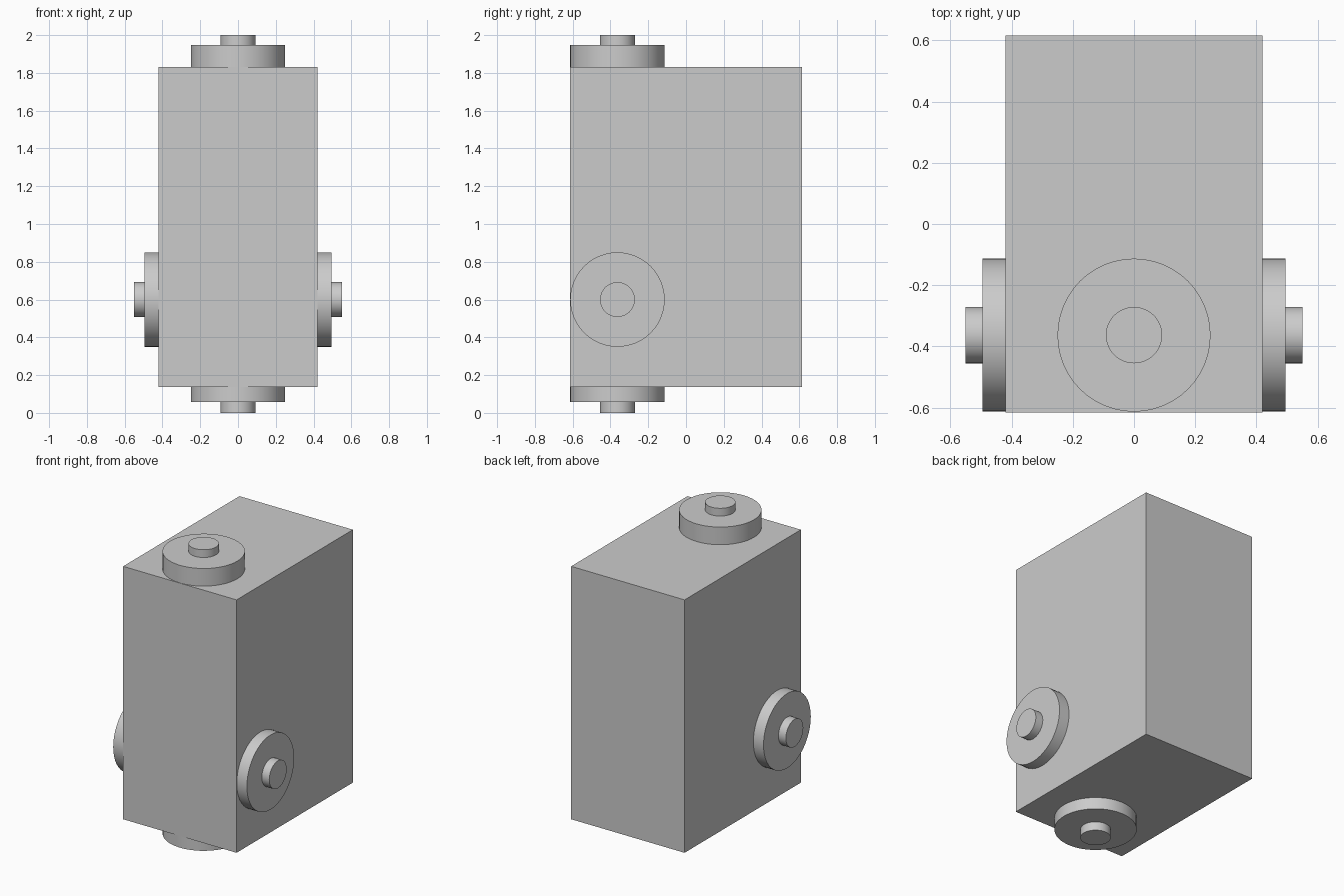
import bpy
import math
from mathutils import Vector

cube = bpy.data.objects.get("Cube")
if cube:
    bpy.data.objects.remove(cube, do_unlink=True)

# Single plain material
grey = bpy.data.materials.new("light_grey")
grey.use_nodes = True
colour = (0.6, 0.6, 0.6, 1)
grey.diffuse_color = colour
grey.node_tree.nodes["Principled BSDF"].inputs["Base Color"].default_value = colour

HALF_X, HALF_Y = 0.42, 0.615
BOTTOM, TOP = 0.137, 1.83
BOSS_Y, SIDE_Z = -0.363, 0.6
DISC_R, PIN_R = 0.25, 0.092


def cylinder(name, base, axis, radius, length):
    """Cylinder standing on base and pointing along axis."""
    axis = Vector(axis)
    bpy.ops.mesh.primitive_cylinder_add(
        vertices=48, radius=radius, depth=length,
        location=Vector(base) + axis * length / 2,
        rotation=axis.to_track_quat('Z', 'Y').to_euler())
    obj = bpy.context.object
    obj.name = name
    obj.data.materials.append(grey)
    bpy.ops.object.shade_smooth_by_angle(angle=math.radians(30))


def boss(name, base, axis, disc_len, pin_len):
    """Wide disc with a small pin on its outer face."""
    cylinder(name + "_disc", base, axis, DISC_R, disc_len)
    tip = Vector(base) + Vector(axis) * disc_len
    cylinder(name + "_pin", tip, axis, PIN_R, pin_len)


# Main block
bpy.ops.mesh.primitive_cube_add(size=1, location=(0, 0, (BOTTOM + TOP) / 2))
body = bpy.context.object
body.name = "body_block"
body.scale = (2 * HALF_X, 2 * HALF_Y, TOP - BOTTOM)
bpy.ops.object.transform_apply(location=False, rotation=False, scale=True)
body.data.materials.append(grey)

# Bosses on top, bottom and both sides
boss("top", (0, BOSS_Y, TOP), (0, 0, 1), 0.118, 0.052)
boss("bottom", (0, BOSS_Y, BOTTOM), (0, 0, -1), 0.079, 0.058)
for name, side in (("left", 1), ("right", -1)):
    boss(name, (side * HALF_X, BOSS_Y, SIDE_Z), (side, 0, 0), 0.075, 0.055)
